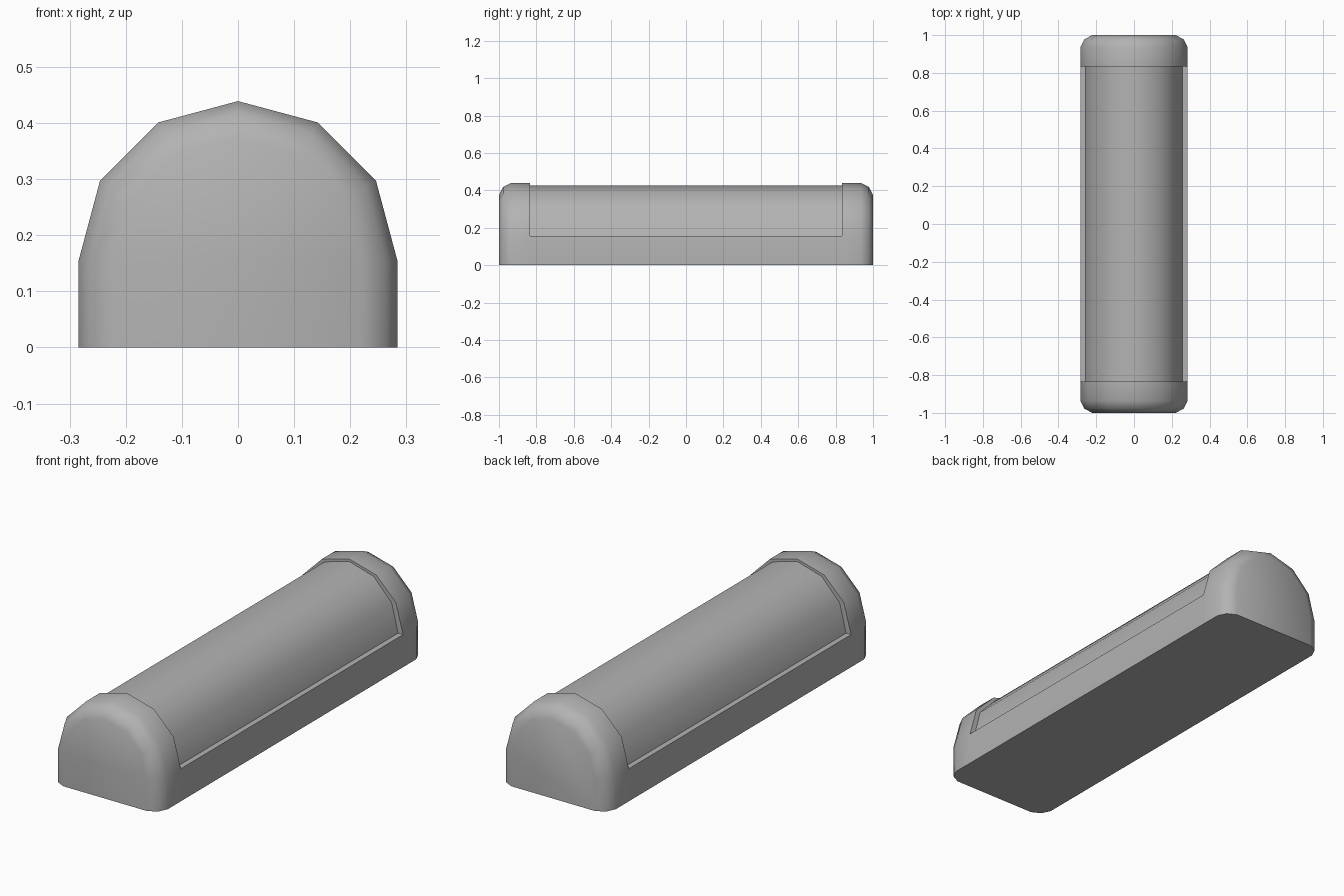
import bpy, bmesh
from math import sin, cos, pi, radians

if "Cube" in bpy.data.objects:
    bpy.data.objects.remove(bpy.data.objects["Cube"])

W, SPRING = 0.284, 0.155      # half width, height where the arch starts


def section(y, half, rx, rz):
    """Arched cross-section at y: straight sides, small ledge, six-sided arch."""
    arch = [(rx * cos(i * pi / 6), y, SPRING + rz * sin(i * pi / 6)) for i in range(7)]
    return ([(half, y, 0), (half, y, SPRING)] + arch
            + [(-half, y, SPRING), (-half, y, 0)])


# Stations from the middle out to one end: recessed cover, then rounded end cap
half_sections = [(0.835, W, 0.258, 0.272), (0.835, W, W, W)]
for y, inset in ((0.935, 0.0), (0.978, 0.021), (1.0, 0.064)):
    r = W - inset
    half_sections.append((y, r, r, r))

stations = [(-y, a, b, c) for y, a, b, c in reversed(half_sections)] + half_sections

# Loft the sections into one closed shell
bm = bmesh.new()
rings = [[bm.verts.new(p) for p in section(*s)] for s in stations]
n = len(rings[0])
for a, b in zip(rings, rings[1:]):
    for i in range(n):
        j = (i + 1) % n
        bm.faces.new((a[i], a[j], b[j], b[i]))
bm.faces.new(rings[0])
bm.faces.new(rings[-1])
bmesh.ops.remove_doubles(bm, verts=bm.verts, dist=1e-5)
bmesh.ops.recalc_face_normals(bm, faces=bm.faces)

mesh = bpy.data.meshes.new("arched_housing")
bm.to_mesh(mesh)
bm.free()
obj = bpy.data.objects.new("arched_housing", mesh)
bpy.context.collection.objects.link(obj)

# Dark grey finish
grey = bpy.data.materials.new("dark_grey")
grey.diffuse_color = (0.45, 0.45, 0.45, 1)
grey.use_nodes = True
grey.node_tree.nodes["Principled BSDF"].inputs["Base Color"].default_value = grey.diffuse_color
mesh.materials.append(grey)

# Smooth the arch and rounded ends, keep ledges and base sharp
bpy.context.view_layer.objects.active = obj
obj.select_set(True)
bpy.ops.object.shade_smooth_by_angle(angle=radians(50))
